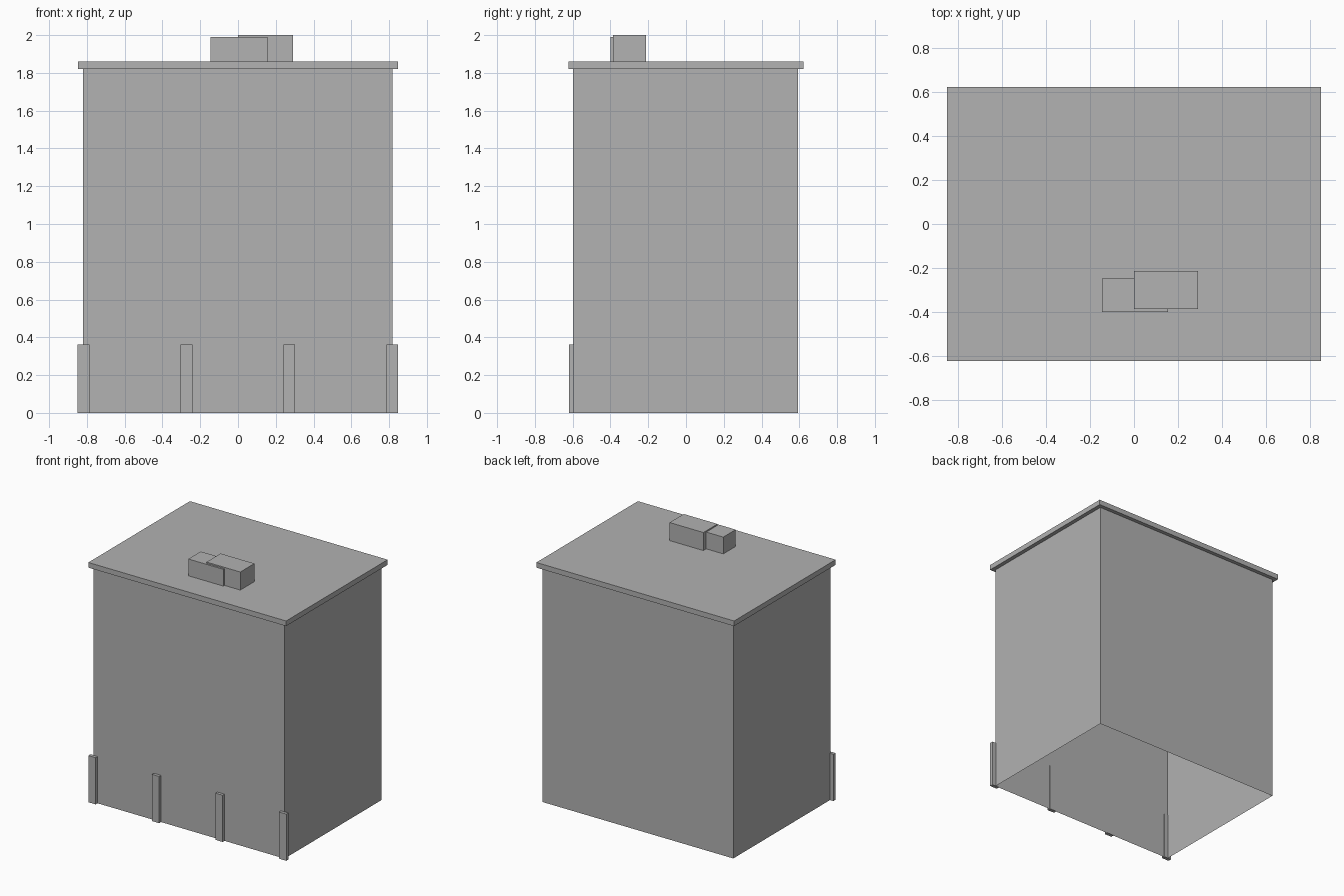
import bpy
import bmesh

if "Cube" in bpy.data.objects:
    bpy.data.objects.remove(bpy.data.objects["Cube"])

grey = bpy.data.materials.new("plain grey")
grey.diffuse_color = (0.445, 0.445, 0.445, 1.0)
grey.use_nodes = True
grey.node_tree.nodes["Principled BSDF"].inputs["Base Color"].default_value = grey.diffuse_color


def box(name, x, y, z, open_bottom=False):
    """Box spanning the (min, max) ranges, optionally without its bottom face."""
    bm = bmesh.new()
    bmesh.ops.create_cube(bm, size=1.0)
    for v in bm.verts:
        for i, (lo, hi) in enumerate((x, y, z)):
            v.co[i] = hi if v.co[i] > 0 else lo
    if open_bottom:
        bm.normal_update()
        bottom = [f for f in bm.faces if f.normal.z < -0.5]
        bmesh.ops.delete(bm, geom=bottom, context='FACES')
    mesh = bpy.data.meshes.new(name)
    bm.to_mesh(mesh)
    bm.free()
    mesh.materials.append(grey)
    obj = bpy.data.objects.new(name, mesh)
    bpy.context.collection.objects.link(obj)
    return obj


# Building shell, open underneath
box("building_walls", (-0.82, 0.817), (-0.597, 0.592), (0, 1.82), open_bottom=True)

# Overhanging flat roof
box("roof_slab", (-0.848, 0.848), (-0.622, 0.622), (1.82, 1.86))

# Two overlapping rooftop units
box("roof_unit_low", (-0.146, 0.155), (-0.40, -0.248), (1.86, 1.99))
box("roof_unit_high", (0.0, 0.29), (-0.386, -0.213), (1.86, 2.0))

# Short pillars along the front
for i, cx in enumerate((-0.818, -0.273, 0.272, 0.817)):
    box(f"front_pillar_{i + 1}", (cx - 0.031, cx + 0.031), (-0.62, -0.593), (0, 0.362))
